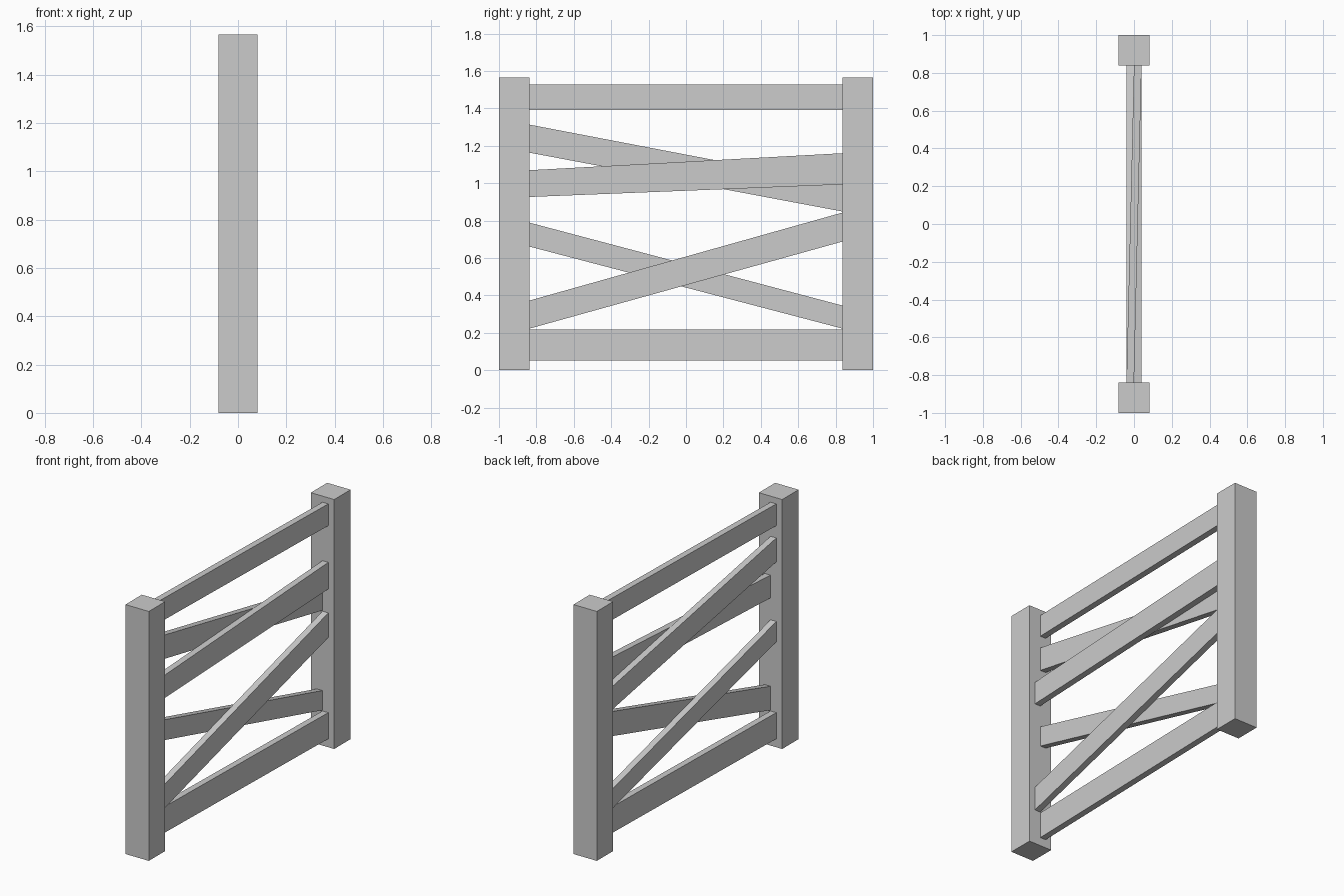
import bpy
import bmesh

if "Cube" in bpy.data.objects:
    bpy.data.objects.remove(bpy.data.objects["Cube"])

POST_HALF = 0.081      # half width of the square posts
POST_H = 1.565
INNER = 0.838          # y of the post faces the rails butt against
THICK = 0.04           # rail thickness along x


def beam(name, start, end):
    """Hexahedron between two end sections; section = (y, x0, x1, z0, z1)."""
    bm = bmesh.new()
    rings = []
    for y, x0, x1, z0, z1 in (start, end):
        rings.append([bm.verts.new((x, y, z))
                      for x, z in ((x0, z0), (x1, z0), (x1, z1), (x0, z1))])
    a, b = rings
    bm.faces.new(a)
    bm.faces.new(b[::-1])
    for i in range(4):
        j = (i + 1) % 4
        bm.faces.new((a[i], b[i], b[j], a[j]))
    bmesh.ops.recalc_face_normals(bm, faces=bm.faces)
    mesh = bpy.data.meshes.new(name)
    bm.to_mesh(mesh)
    bm.free()
    obj = bpy.data.objects.new(name, mesh)
    bpy.context.collection.objects.link(obj)
    return obj


# Posts
for name, y0, y1 in (("front_post", -1, -INNER), ("back_post", INNER, 1)):
    section = (-POST_HALF, POST_HALF, 0, POST_H)
    beam(name, (y0, *section), (y1, *section))

# Rails: x start and z range at the front end, then at the back end
rails = {
    "top_rail": (-THICK, 1.39, 1.527, 0, 1.39, 1.527),
    "bottom_rail": (-THICK, 0.053, 0.217, 0, 0.053, 0.217),
    "upper_falling_rail": (-THICK, 1.163, 1.313, -THICK, 0.848, 0.992),
    "upper_rising_rail": (0, 0.926, 1.069, 0, 0.993, 1.16),
    "lower_falling_rail": (-THICK, 0.661, 0.789, -THICK, 0.222, 0.345),
    "lower_rising_rail": (0, 0.222, 0.372, 0, 0.688, 0.843),
}
for name, (xa, za0, za1, xb, zb0, zb1) in rails.items():
    beam(name, (-INNER, xa, xa + THICK, za0, za1),
         (INNER, xb, xb + THICK, zb0, zb1))
